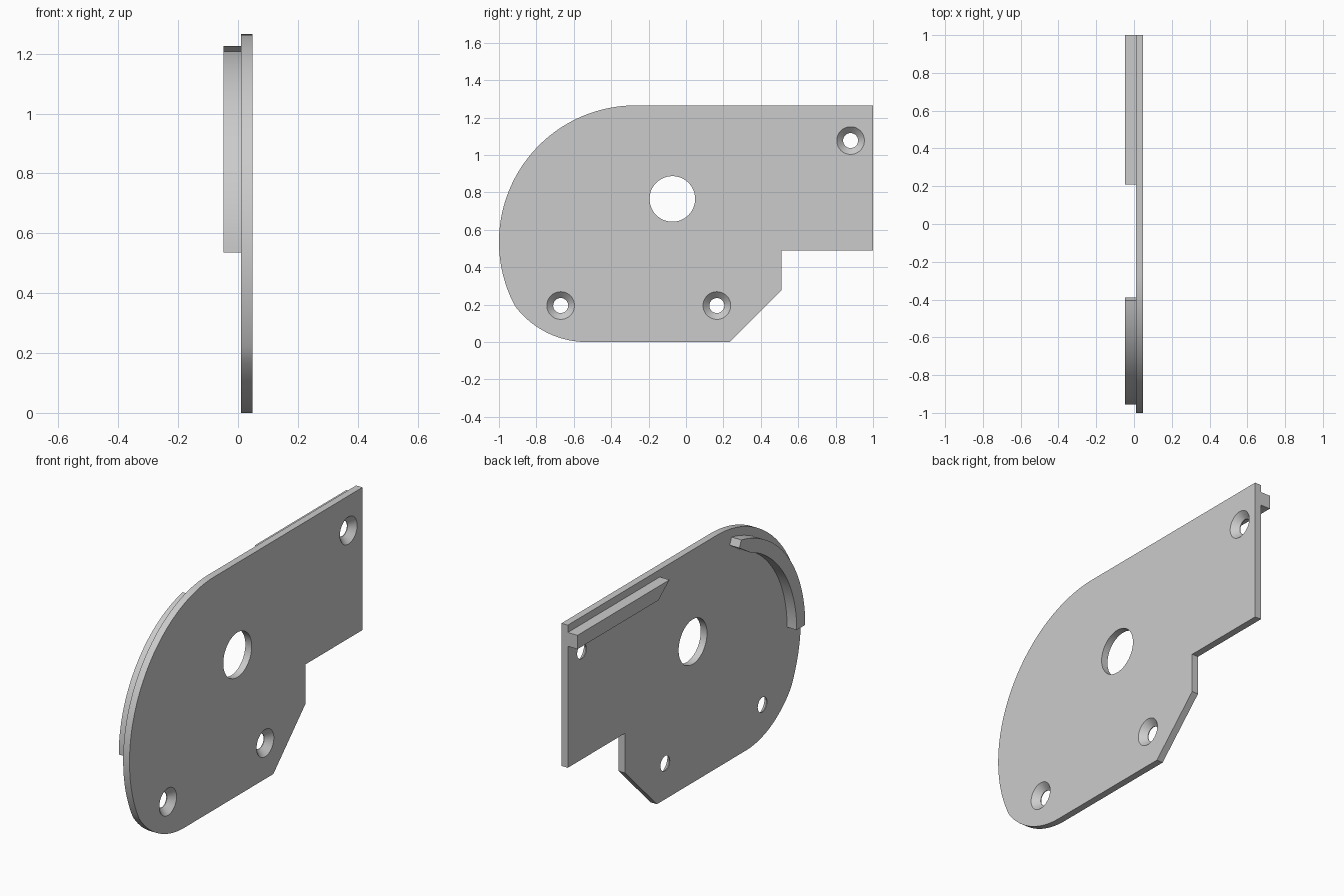
import bpy, bmesh
from math import sin, cos, radians, atan2, degrees
from mathutils import Matrix

cube = bpy.data.objects.get("Cube")
if cube:
    bpy.data.objects.remove(cube, do_unlink=True)

grey = bpy.data.materials.new("plain grey")
grey.use_nodes = True
color = (0.6, 0.6, 0.6, 1)
grey.diffuse_color = color
grey.node_tree.nodes["Principled BSDF"].inputs["Base Color"].default_value = color

BACK, MID, FACE = -0.048, 0.01, 0.048
CENTRE = (-0.27, 0.535)


def arc(c, r, a0, a1, n):
    """Points along an arc in the y-z plane, angles in degrees."""
    angles = [radians(a0 + (a1 - a0) * i / n) for i in range(n + 1)]
    return [(c[0] + r * cos(a), c[1] + r * sin(a)) for a in angles]


def add_object(name, bm):
    bmesh.ops.recalc_face_normals(bm, faces=bm.faces)
    mesh = bpy.data.meshes.new(name)
    bm.to_mesh(mesh)
    bm.free()
    mesh.materials.append(grey)
    obj = bpy.data.objects.new(name, mesh)
    bpy.context.collection.objects.link(obj)
    return obj


def extrude_profile(name, points, x0, x1):
    bm = bmesh.new()
    face = bm.faces.new([bm.verts.new((x0, y, z)) for y, z in points])
    side = bmesh.ops.extrude_face_region(bm, geom=[face])["geom"]
    verts = [v for v in side if isinstance(v, bmesh.types.BMVert)]
    bmesh.ops.translate(bm, verts=verts, vec=(x1 - x0, 0, 0))
    return add_object(name, bm)


def cut_cone(target, y, z, r0, r1, x0, x1):
    """Cut a hole along x, with radius r0 at x0 and r1 at x1."""
    bm = bmesh.new()
    spin = Matrix.Translation(((x0 + x1) / 2, y, z)) @ Matrix.Rotation(radians(90), 4, 'Y')
    bmesh.ops.create_cone(bm, cap_ends=True, segments=48, radius1=r0, radius2=r1,
                          depth=x1 - x0, matrix=spin)
    cutter = add_object("hole_cutter", bm)
    cutter.hide_render = True
    mod = target.modifiers.new("hole", 'BOOLEAN')
    mod.operation, mod.solver, mod.object = 'DIFFERENCE', 'EXACT', cutter
    bpy.context.view_layer.objects.active = target
    bpy.ops.object.modifier_apply(modifier=mod.name)
    bpy.data.objects.remove(cutter, do_unlink=True)


# Plate outline: big rounded front, smaller rounded lower corner, stepped rear
low = (-0.53, 0.48)
corner = (-0.92, 0.2)
big_end = 360 + degrees(atan2(corner[1] - CENTRE[1], corner[0] - CENTRE[0]))
low_start = 360 + degrees(atan2(corner[1] - low[1], corner[0] - low[0]))
outline = arc(CENTRE, 0.73, 90, big_end, 64)
outline += arc(low, 0.48, low_start, 270, 20)[1:]
outline += [(0.235, 0), (0.51, 0.275), (0.51, 0.49), (1, 0.49), (1, 1.265)]
plate = extrude_profile("plate", outline, MID, FACE)

# Centre hole and three countersunk screw holes
cut_cone(plate, -0.073, 0.765, 0.122, 0.122, MID - 0.05, FACE + 0.05)
for y, z in [(0.88, 1.077), (0.165, 0.195), (-0.67, 0.195)]:
    cut_cone(plate, y, z, 0.04, 0.04, MID - 0.05, FACE + 0.05)
    cut_cone(plate, y, z, 0.04, 0.084, FACE - 0.034, FACE + 0.01)

# Curved guide rib with a chamfered upper end
rib = arc(CENTRE, 0.685, 180, 101.4, 40) + [(-0.39, 1.168)]
rib += arc(CENTRE, 0.612, 110.5, 180, 40)
curved_rib = extrude_profile("curved_rib", rib, BACK, MID)

# Straight guide rib with a slanted front end
straight = [(1, 1.225), (0.21, 1.225), (0.305, 1.15), (1, 1.15)]
straight_rib = extrude_profile("straight_rib", straight, BACK, MID)

for obj in (plate, curved_rib, straight_rib):
    bpy.ops.object.select_all(action='DESELECT')
    obj.select_set(True)
    bpy.context.view_layer.objects.active = obj
    bpy.ops.object.shade_smooth_by_angle(angle=radians(20))
